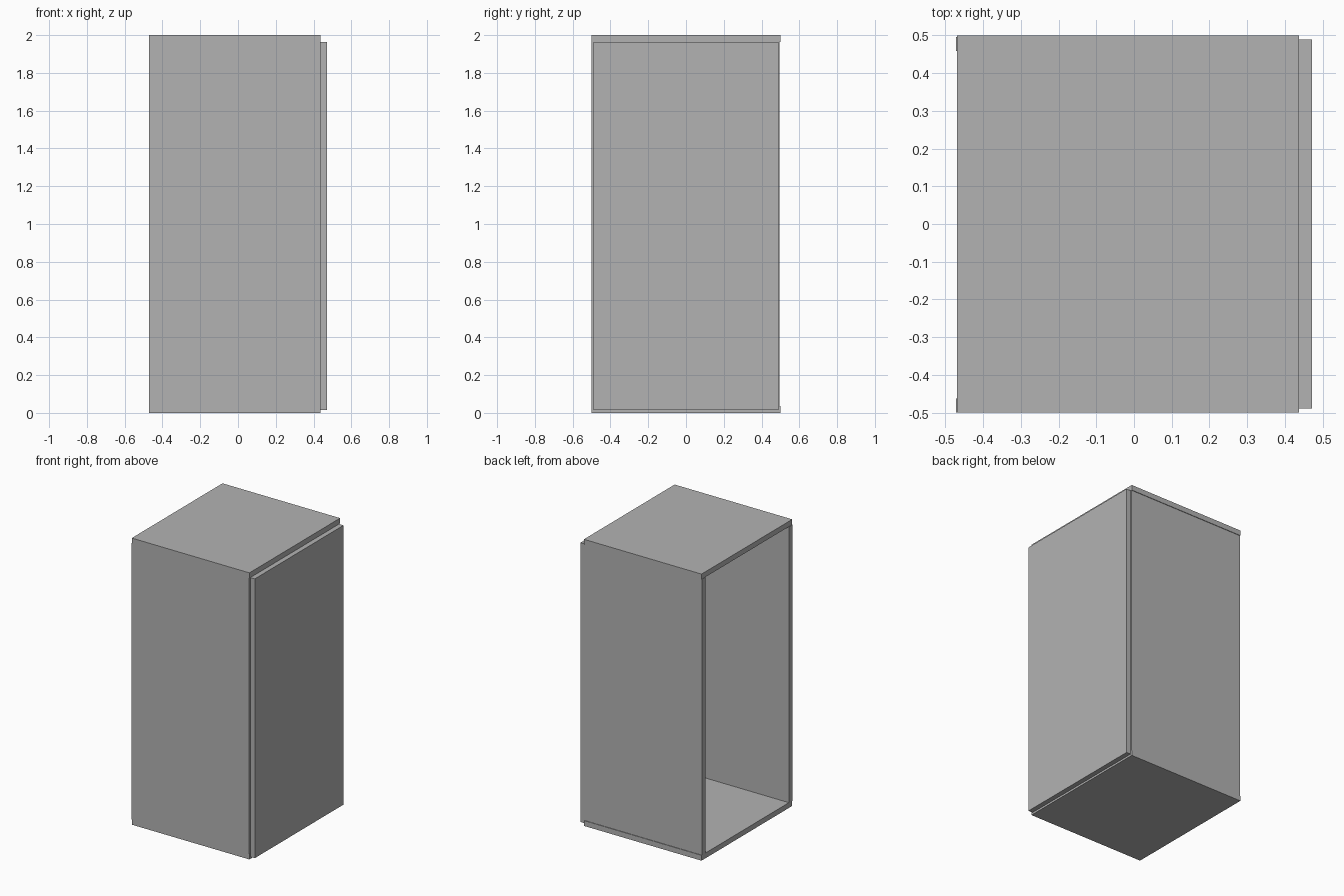
import bpy

default = bpy.data.objects.get("Cube")
if default:
    bpy.data.objects.remove(default, do_unlink=True)

grey = bpy.data.materials.new("plain_grey")
grey.use_nodes = True
colour = (0.45, 0.45, 0.45, 1)
grey.diffuse_color = colour
grey.node_tree.nodes["Principled BSDF"].inputs["Base Color"].default_value = colour


def panel(name, low, high):
    """Flat board spanning two opposite corners."""
    bpy.ops.mesh.primitive_cube_add(size=1)
    board = bpy.context.object
    board.name = name
    for v in board.data.vertices:
        v.co = [(a + b) / 2 + c * (b - a) for a, b, c in zip(low, high, v.co)]
    board.data.materials.append(grey)
    return board


T = 0.037                  # board thickness
OPEN, BACK = -0.47, 0.438  # depth of the open box along x

# Top and bottom boards
panel("bottom_panel", (OPEN, -0.5, 0), (BACK, 0.5, T))
panel("top_panel", (OPEN, -0.5, 2 - T), (BACK, 0.5, 2))

# Side boards stand between them, a hair proud of the open side
panel("front_side_panel", (OPEN - 0.002, -0.5, T), (BACK - 0.002, T - 0.5, 2 - T))
panel("rear_side_panel", (OPEN - 0.002, 0.496 - T, T), (BACK - 0.002, 0.496, 2 - T))

# Overlaid panel closing the far side
panel("closing_panel", (BACK, -0.489, 0.014), (0.472, 0.489, 1.963))
